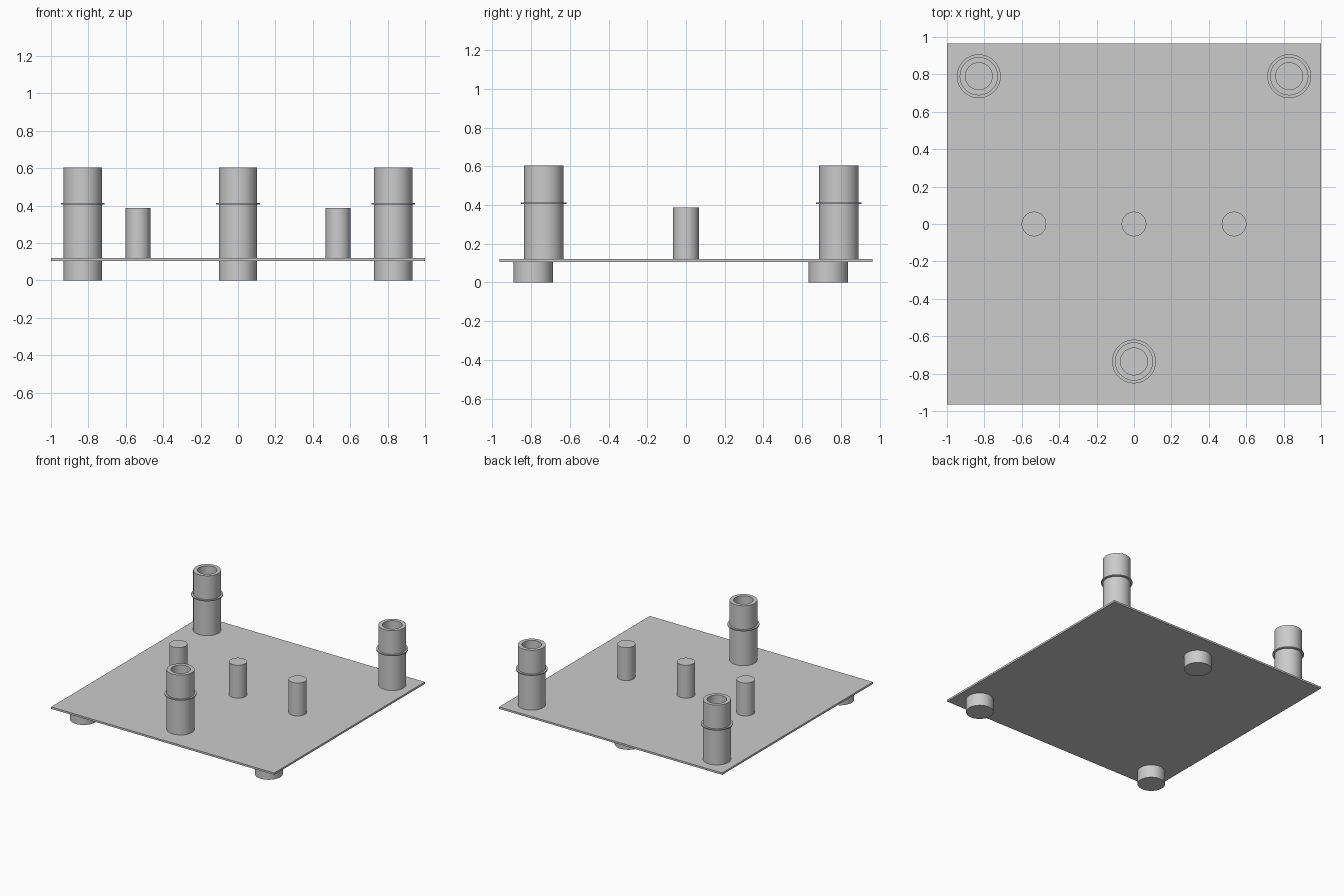
import bpy, bmesh, math
from mathutils import Matrix, Vector

cube = bpy.data.objects.get("Cube")
if cube:
    bpy.data.objects.remove(cube, do_unlink=True)

grey = bpy.data.materials.new("light grey")
colour = (0.6, 0.6, 0.6, 1)
grey.diffuse_color = colour
grey.use_nodes = True
grey.node_tree.nodes["Principled BSDF"].inputs["Base Color"].default_value = colour

PLATE_BOTTOM, PLATE_TOP = 0.105, 0.12
SIDES = 64


def finish(name, bm, location=(0, 0, 0), smooth=True):
    bmesh.ops.recalc_face_normals(bm, faces=bm.faces)
    mesh = bpy.data.meshes.new(name)
    bm.to_mesh(mesh)
    bm.free()
    mesh.materials.append(grey)
    obj = bpy.data.objects.new(name, mesh)
    obj.location = location
    bpy.context.collection.objects.link(obj)
    if smooth:
        bpy.ops.object.select_all(action="DESELECT")
        obj.select_set(True)
        bpy.context.view_layer.objects.active = obj
        bpy.ops.object.shade_smooth_by_angle(angle=math.radians(30))
    return obj


def lathe(name, profile, x, y):
    """Turn a closed (radius, height) outline around the vertical axis."""
    bm = bmesh.new()
    verts = [bm.verts.new((r, 0, z)) for r, z in profile]
    edges = [bm.edges.new((a, b)) for a, b in zip(verts, verts[1:])]
    bmesh.ops.spin(bm, geom=verts + edges, cent=(0, 0, 0), axis=(0, 0, 1),
                   angle=math.tau, steps=SIDES, use_duplicate=False)
    bmesh.ops.remove_doubles(bm, verts=bm.verts, dist=0.0001)
    return finish(name, bm, (x, y, 0))


def cylinder(name, radius, low, high, x, y):
    return lathe(name, [(0, low), (radius, low), (radius, high), (0, high)], x, y)


# Base plate
bm = bmesh.new()
bmesh.ops.create_cube(bm, size=1)
bmesh.ops.scale(bm, vec=(2, 1.93, PLATE_TOP - PLATE_BOTTOM), verts=bm.verts)
finish("base_plate", bm, (0, 0, (PLATE_BOTTOM + PLATE_TOP) / 2), smooth=False)

# Hollow posts with a thin collar, and feet in the opposite triangle
corners = [("left", 0.83, 0.79), ("right", -0.83, 0.79), ("middle", 0, -0.735)]
for side, x, y in corners:
    lathe("post_" + side,
          [(0, PLATE_TOP), (0.102, PLATE_TOP), (0.102, 0.605), (0.072, 0.605),
           (0.072, PLATE_TOP + 0.002), (0, PLATE_TOP + 0.002)], x, y)
    lathe("collar_" + side,
          [(0.1, 0.405), (0.117, 0.405), (0.117, 0.413), (0.1, 0.413), (0.1, 0.405)],
          x, y)
    cylinder("foot_" + side, 0.102, 0, PLATE_BOTTOM, x, -y)

# Row of solid pegs
for side, x in (("left", 0.535), ("centre", 0), ("right", -0.535)):
    cylinder("peg_" + side, 0.066, PLATE_TOP, 0.387, x, 0)
